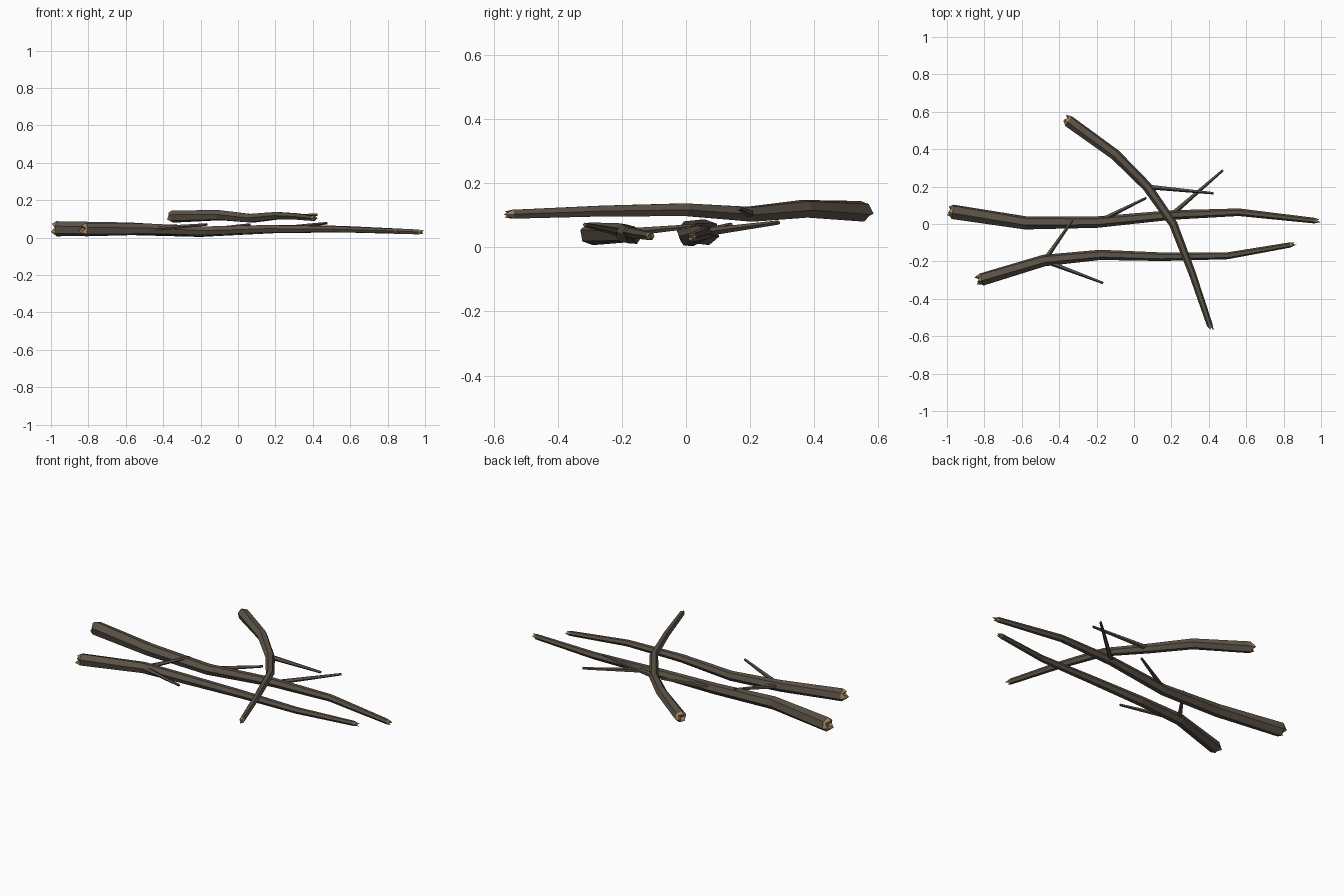
import bpy, bmesh, math, random
from mathutils import Vector

if "Cube" in bpy.data.objects:
    bpy.data.objects.remove(bpy.data.objects["Cube"])

random.seed(4)


def material(name, rgb):
    m = bpy.data.materials.new(name)
    m.diffuse_color = (*rgb, 1)
    m.use_nodes = True
    m.node_tree.nodes["Principled BSDF"].inputs["Base Color"].default_value = m.diffuse_color
    return m


bark = material("bark", (0.105, 0.085, 0.063))
wood = material("broken_wood", (0.33, 0.22, 0.11))


def limb(name, points, r0, r1, sides=6, jagged=True, twist=0.0):
    """Tapered faceted tube along points; jagged ends show bare wood."""
    pts = [Vector(p) for p in points]
    n = len(pts)
    bm = bmesh.new()
    rings, frames = [], []
    for i, p in enumerate(pts):
        t = (pts[min(i + 1, n - 1)] - pts[max(i - 1, 0)]).normalized()
        side = t.cross(Vector((0, 0, 1))).normalized()
        up = side.cross(t)
        r = r0 + (r1 - r0) * i / (n - 1)
        turn = twist * (1 - i / (n - 1)) ** 3
        dirs = [side * math.cos(a) + up * math.sin(a)
                for a in (turn + k * math.tau / sides for k in range(sides))]
        rings.append([bm.verts.new(p + d * r) for d in dirs])
        frames.append((p, t, dirs, r))

    def bridge(a, b, mat):
        for k in range(sides):
            j = (k + 1) % sides
            bm.faces.new((a[k], a[j], b[j], b[k])).material_index = mat

    for a, b in zip(rings, rings[1:]):
        bridge(a, b, 0)

    # ends: splintered crown with a sunken centre, or a plain cap
    for idx, sign in ((0, -1), (n - 1, 1)):
        p, t, dirs, r = frames[idx]
        ring = rings[idx]
        if not jagged:
            bm.faces.new(ring)
            continue
        crown = []
        for k, d in enumerate(dirs):
            out = random.uniform(0.7, 1.1) if k % 2 else random.uniform(0.1, 0.4)
            crown.append(bm.verts.new(p + d * r * 0.65 + t * sign * out * 0.032))
        bridge(ring, crown, 1)
        core = bm.verts.new(p + t * sign * 0.006)
        for k in range(sides):
            bm.faces.new((crown[k], crown[(k + 1) % sides], core)).material_index = 1

    bmesh.ops.recalc_face_normals(bm, faces=bm.faces)
    me = bpy.data.meshes.new(name)
    bm.to_mesh(me)
    bm.free()
    me.materials.append(bark)
    me.materials.append(wood)
    ob = bpy.data.objects.new(name, me)
    bpy.context.collection.objects.link(ob)
    return ob


# three main branches
limb("long_branch", [(-0.97, 0.065, 0.047), (-0.58, 0.006, 0.047), (-0.2, 0.01, 0.031),
                     (0.2, 0.048, 0.046), (0.56, 0.063, 0.045), (0.965, 0.018, 0.03)],
     0.041, 0.015, twist=0.35)
limb("front_branch", [(-0.815, -0.297, 0.042), (-0.48, -0.195, 0.045), (-0.18, -0.165, 0.035),
                      (0.15, -0.175, 0.047), (0.5, -0.17, 0.045), (0.835, -0.112, 0.035)],
     0.036, 0.014, twist=0.35)
limb("top_branch", [(-0.35, 0.55, 0.112), (-0.1, 0.37, 0.12), (0.07, 0.2, 0.103),
                    (0.21, 0.0, 0.117), (0.31, -0.26, 0.113), (0.405, -0.54, 0.103)],
     0.033, 0.016, twist=0.3)

# thin side twigs: start, end
twigs = [((0.2, 0.05, 0.045), (0.475, 0.288, 0.077)),
         ((-0.2, 0.01, 0.035), (0.065, 0.14, 0.07)),
         ((-0.48, -0.195, 0.045), (-0.165, -0.315, 0.07)),
         ((-0.48, -0.195, 0.045), (-0.33, 0.02, 0.065)),
         ((0.07, 0.2, 0.105), (0.425, 0.165, 0.122))]
for i, (a, b) in enumerate(twigs):
    limb(f"twig_{i + 1}", [a, b], 0.014, 0.007, sides=5, jagged=False)
